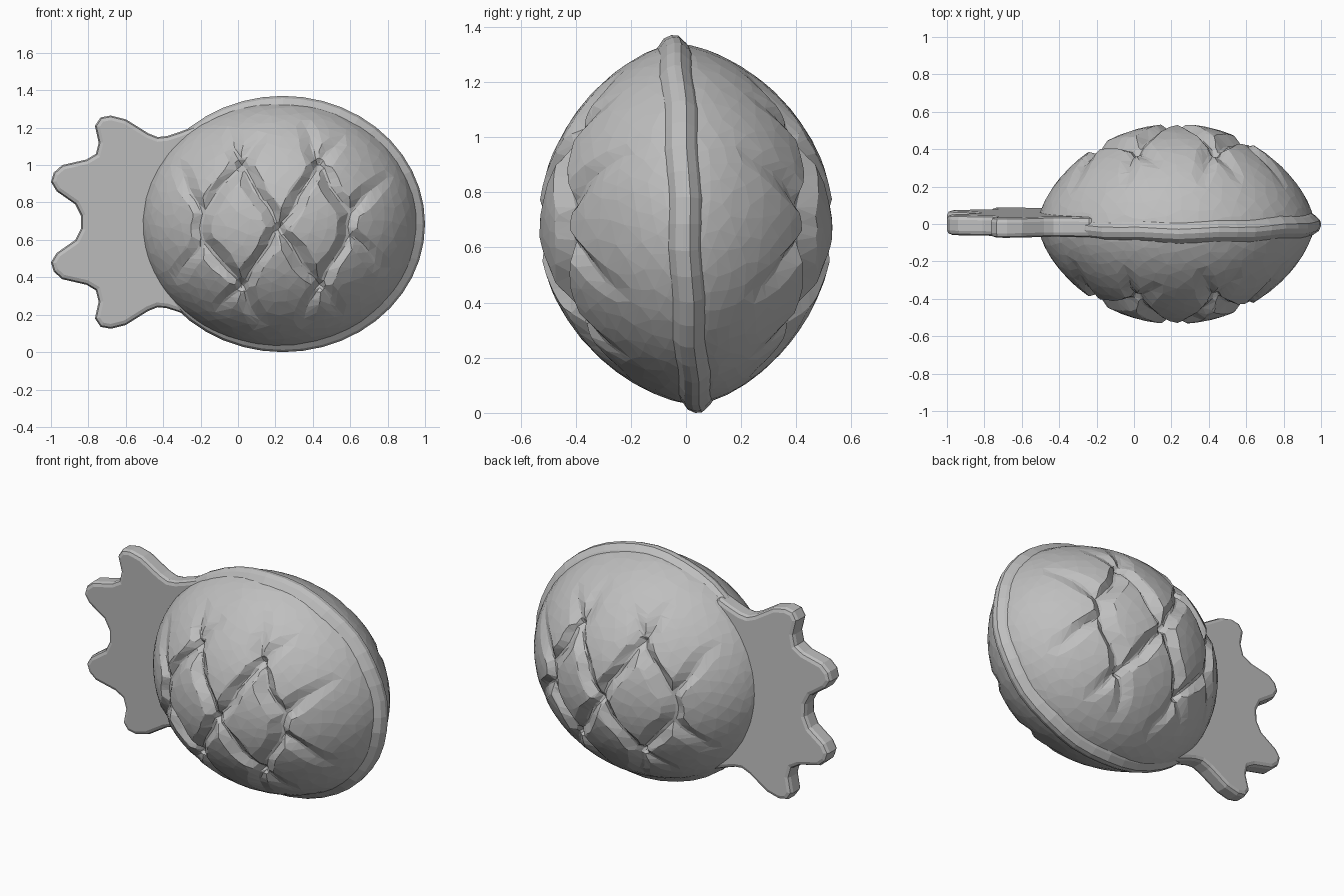
import bpy, bmesh, math
from mathutils import Vector

if "Cube" in bpy.data.objects:
    bpy.data.objects.remove(bpy.data.objects["Cube"])

grey = bpy.data.materials.new("plain grey")
grey.diffuse_color = (0.52, 0.52, 0.52, 1)
grey.use_nodes = True
grey.node_tree.nodes["Principled BSDF"].inputs["Base Color"].default_value = grey.diffuse_color


def make(name, bm):
    bmesh.ops.recalc_face_normals(bm, faces=bm.faces)
    me = bpy.data.meshes.new(name)
    bm.to_mesh(me)
    bm.free()
    me.materials.append(grey)
    ob = bpy.data.objects.new(name, me)
    bpy.context.collection.objects.link(ob)
    return ob


def lean(z):
    # the seam plane leans slightly forward at the top
    return -0.05 * (z - 0.685)


# Groove layout (x, z): knots of the diamond lattice, then fading stubs
top_l, top_r, mid = (0.02, 1.0), (0.43, 1.0), (0.22, 0.66)
low_l, low_r = (0.02, 0.36), (0.43, 0.36)
side_l, side_r = [(-0.19, 0.75), (-0.19, 0.60)], [(0.59, 0.74), (0.59, 0.63)]
full = [(top_l, mid), (top_r, mid), (low_l, mid), (low_r, mid),
        (top_l, side_l[0]), (side_l[0], side_l[1]), (side_l[1], low_l),
        (top_r, side_r[0]), (side_r[0], side_r[1]), (side_r[1], low_r)]
stubs = [(top_l, (-0.04, 1.15)), (top_l, (0.10, 1.13)),
         (top_r, (0.36, 1.19)), (top_r, (0.53, 1.12)),
         (low_l, (-0.08, 0.25)), (low_l, (0.11, 0.17)),
         (low_r, (0.35, 0.18)), (low_r, (0.53, 0.25)),
         (side_l[0], (-0.31, 0.97)), (side_l[1], (-0.31, 0.41)),
         (side_r[0], (0.77, 0.92)), (side_r[1], (0.77, 0.46))]
lines = [(Vector(a), Vector(b), 1.0) for a, b in full]
lines += [(Vector(a), Vector(b), 0.3) for a, b in stubs]
knots = [Vector(k) for k in (top_l, top_r, mid, low_l, low_r)]


def groove(p):
    q = p + Vector((0.008 * math.sin(31 * p.y), 0.008 * math.sin(27 * p.x)))
    depth = 0.0
    for a, b, fade in lines:
        ab = b - a
        t = max(0.0, min(1.0, (q - a).dot(ab) / ab.length_squared))
        d = (q - a - ab * t).length
        if d < 0.055:
            depth = max(depth, 0.046 * (1 + (fade - 1) * t) * min(1, 1.15 * (1 - d / 0.055)))
    for k in knots:
        depth += 0.03 * max(0.0, 1 - (p - k).length / 0.035)
    return depth


# Plump body, lens shaped from the side, grooved front and back
bm = bmesh.new()
bmesh.ops.create_icosphere(bm, subdivisions=7, radius=1)
for v in bm.verts:
    x, y, z = v.co
    p = Vector((0.225 + 0.74 * x, 0.685 + 0.655 * z))
    h = 0.535 * abs(y) ** 1.28
    if abs(y) > 0.4:
        h -= groove(p)
    v.co = (p.x, math.copysign(h, y) + lean(p.y) * (1 - abs(y)), p.y)
body = make("body", bm)
dec = body.modifiers.new("facets", 'DECIMATE')
dec.ratio = 0.04

# Seam rim around the widest outline
bm = bmesh.new()
profile = [(-0.10, -0.09), (-0.045, -0.06), (-0.012, -0.037), (0, -0.01),
           (-0.002, 0.015), (-0.03, 0.045), (-0.10, 0.09)]
N = 44
rings = []
for i in range(N):
    a = 2 * math.pi * i / N
    wob = 0.005 * math.sin(3 * a) + 0.004 * math.sin(11 * a)
    rings.append([bm.verts.new((0.24 + (0.76 + r) * math.cos(a),
                                y + wob + lean(0.685 + 0.685 * math.sin(a)),
                                0.685 + (0.685 + r) * math.sin(a))) for r, y in profile])
for i in range(N):
    A, B = rings[i], rings[(i + 1) % N]
    for j in range(len(profile)):
        k = (j + 1) % len(profile)
        bm.faces.new((A[j], A[k], B[k], B[j]))
make("seam_rim", bm)

# Flat leaf crown: half outline mirrored about its middle height
half = [(-0.10, 1.14), (-0.24, 1.205), (-0.31, 1.178), (-0.38, 1.155), (-0.43, 1.15),
        (-0.48, 1.17), (-0.60, 1.245), (-0.68, 1.265), (-0.735, 1.255), (-0.765, 1.21),
        (-0.745, 1.12), (-0.76, 1.06), (-0.81, 1.03), (-0.94, 1.0), (-0.985, 0.96),
        (-1.0, 0.91), (-0.97, 0.86), (-0.87, 0.79), (-0.84, 0.73)]
outline = half + [(x, 1.39 - z) for x, z in reversed(half)]
bm = bmesh.new()
T = 0.054
front = [bm.verts.new((x, 0.008 - T + lean(z), z)) for x, z in outline]
back = [bm.verts.new((x, 0.008 + T + lean(z), z)) for x, z in outline]
bm.faces.new(front)
bm.faces.new(back[::-1])
for i in range(len(outline)):
    j = (i + 1) % len(outline)
    bm.faces.new((front[i], front[j], back[j], back[i]))
crown = make("leaf_crown", bm)
bev = crown.modifiers.new("soft_edge", 'BEVEL')
bev.width = 0.025
bev.segments = 2
bev.limit_method = 'ANGLE'
bev.angle_limit = math.radians(60)
